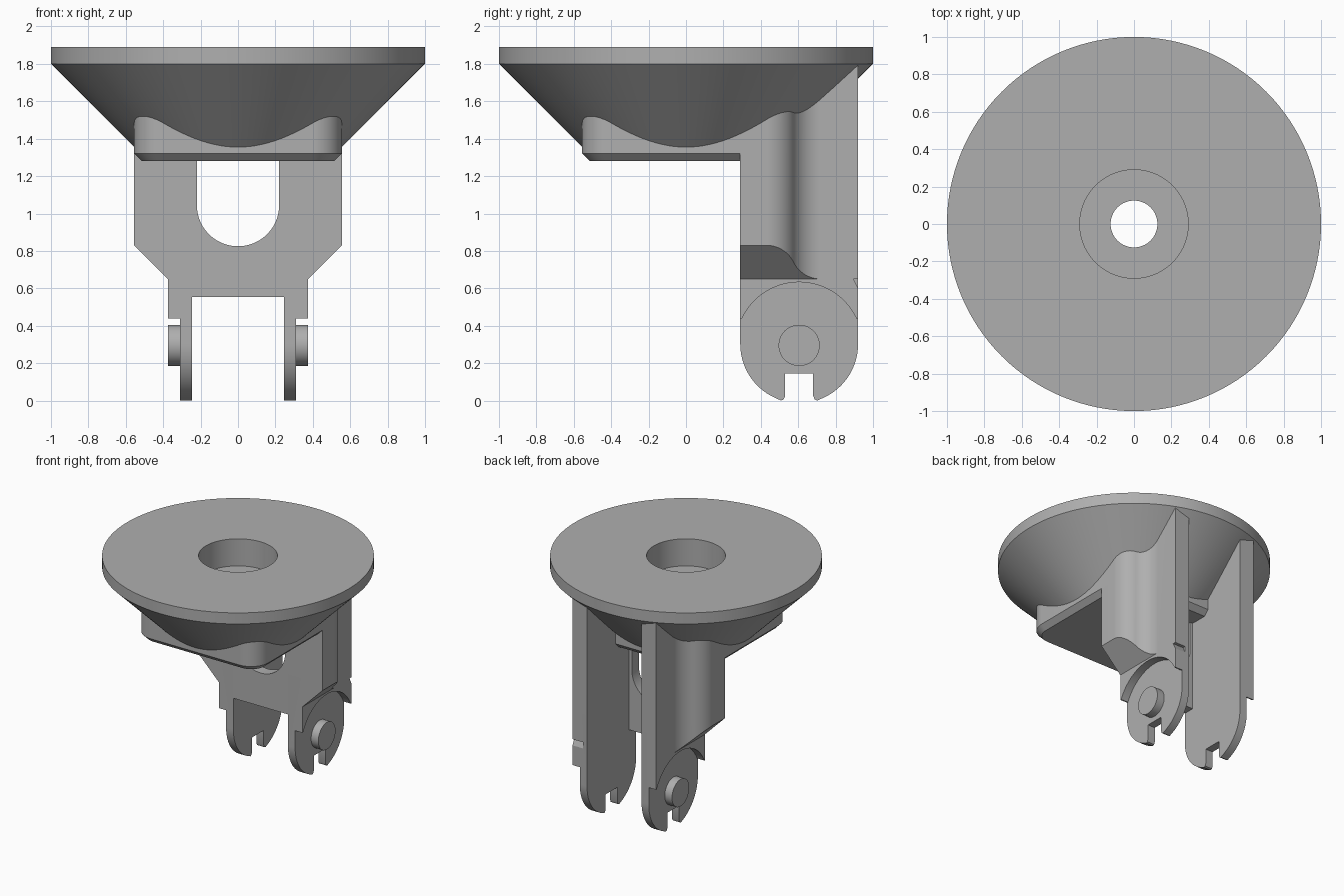
import bpy, bmesh
from math import sin, cos, radians, pi
from mathutils import Matrix

cube = bpy.data.objects.get("Cube")
if cube:
    bpy.data.objects.remove(cube)

GREY = (0.43, 0.43, 0.43, 1)
mat = bpy.data.materials.new("mid_grey")
mat.use_nodes = True
mat.diffuse_color = GREY
mat.node_tree.nodes["Principled BSDF"].inputs["Base Color"].default_value = GREY


def finish(name, bm):
    bmesh.ops.recalc_face_normals(bm, faces=bm.faces)
    me = bpy.data.meshes.new(name)
    bm.to_mesh(me)
    bm.free()
    me.materials.append(mat)
    ob = bpy.data.objects.new(name, me)
    bpy.context.collection.objects.link(ob)
    return ob


def arc(cu, cv, r, a0, a1, n=24):
    angles = [radians(a0 + (a1 - a0) * i / n) for i in range(n + 1)]
    return [(cu + r * cos(a), cv + r * sin(a)) for a in angles]


def place(axis, u, v, w):
    return {"x": (w, u, v), "y": (u, w, v), "z": (u, v, w)}[axis]


def loft(name, rings, axis):
    """Closed solid through equal-length outlines, given as (outline, offset)."""
    bm = bmesh.new()
    loops = [[bm.verts.new(place(axis, u, v, w)) for u, v in pts] for pts, w in rings]
    n = len(loops[0])
    for a, b in zip(loops, loops[1:]):
        for i in range(n):
            j = (i + 1) % n
            bm.faces.new((a[i], a[j], b[j], b[i]))
    bm.faces.new(loops[0])
    bm.faces.new(loops[-1])
    return finish(name, bm)


def prism(name, pts, axis, lo, hi):
    return loft(name, [(pts, lo), (pts, hi)], axis)


def disc(cu, cv, r, n=64):
    return arc(cu, cv, r, 0, 360, n)[:-1]


def boolean(ob, tool, op):
    """Apply a boolean and discard the tool."""
    mod = ob.modifiers.new("cut", "BOOLEAN")
    mod.operation, mod.solver, mod.object = op, "EXACT", tool
    dg = bpy.context.evaluated_depsgraph_get()
    me = bpy.data.meshes.new_from_object(ob.evaluated_get(dg))
    ob.modifiers.clear()
    ob.data = me
    bpy.data.objects.remove(tool)


# Funnel: flat disc with a cone below, stepped bore through the middle
profile = [(.125, 1.30), (.5, 1.30), (1, 1.80), (1, 1.89), (.29, 1.89), (.29, 1.67), (.125, 1.67)]
SEG = 128
bm = bmesh.new()
loops = [[bm.verts.new((r * cos(2 * pi * k / SEG), r * sin(2 * pi * k / SEG), z))
          for r, z in profile] for k in range(SEG)]
for k in range(SEG):
    a, b = loops[k], loops[(k + 1) % SEG]
    for i in range(len(profile)):
        j = (i + 1) % len(profile)
        bm.faces.new((a[i], a[j], b[j], b[i]))
funnel = finish("funnel", bm)


# Base: rounded square with a chamfered underside
def rounded_square(half, r):
    c = half - r
    pts = []
    for q, (sx, sy) in enumerate([(1, 1), (-1, 1), (-1, -1), (1, -1)]):
        pts += arc(sx * c, sy * c, r, 90 * q, 90 * q + 90, 16)
    return pts


full = rounded_square(.555, .157)
base = loft("base_block", [(rounded_square(.515, .117), 1.28), (full, 1.32), (full, 1.545)], "z")
boolean(base, prism("bore", disc(0, 0, .125, SEG), "z", 1, 2), "DIFFERENCE")

# Arm: plan outline with an S-curved flank, trimmed by front and side profiles
bend = 63.5
flank = arc(.393, .43, .162, 0, bend) + arc(.537, .72, .162, 180 + bend, 180)[1:]
arm = prism("left_arm", [(.245, .2), (.555, .2)] + flank + [(.375, 1), (.245, 1)], "z", -.1, 1.81)
front = [(0, -.2), (.375, -.2), (.375, .65), (.6, .875), (.6, 2), (0, 2)]
boolean(arm, prism("front_trim", front, "y", 0, 1.2), "INTERSECT")

half = arc(.605, .302, .315, 180, 248) + [(.508, 0), (.522, .006), (.53, .025), (.53, .145)]
side = [(.29, 2)] + half
side += [(1.21 - y, z) for y, z in reversed(side)]
boolean(arm, prism("side_trim", side, "x", -.1, .8), "INTERSECT")

# Round recess on the outer face of the foot
boolean(arm, prism("recess", disc(.605, .295, .338, 96), "x", .31, 1), "DIFFERENCE")
boolean(arm, prism("foot_trim", [(.1, -.3), (1.1, -.3), (1.1, .44), (.1, .44)], "x", .31, 1),
        "DIFFERENCE")
pin = prism("left_pin", disc(.605, .295, .11), "x", .30, .375)


def mirrored(ob, name):
    bm = bmesh.new()
    bm.from_mesh(ob.data)
    bm.transform(Matrix.Scale(-1, 4, (1, 0, 0)))
    return finish(name, bm)


right_arm = mirrored(arm, "right_arm")
right_pin = mirrored(pin, "right_pin")

# Small wedge notch on the rear edge of the left arm only
boolean(arm, prism("notch", [(.895, .65), (.93, .65), (.93, .58)], "x", .28, .5), "DIFFERENCE")

# Front wall joining the arms, with a round-bottomed slot
wall_pts = [(-.245, 1.3), (-.245, .555), (.245, .555), (.245, 1.3)]
wall_pts += [(.22, 1.3)] + arc(0, 1.045, .22, 0, -180, 40) + [(-.22, 1.3)]
wall = prism("front_wall", wall_pts, "y", .29, .38)

bpy.ops.object.select_all(action="DESELECT")
for ob in (funnel, base, arm, right_arm, pin, right_pin, wall):
    ob.select_set(True)
bpy.context.view_layer.objects.active = funnel
bpy.ops.object.shade_smooth_by_angle(angle=radians(25))
